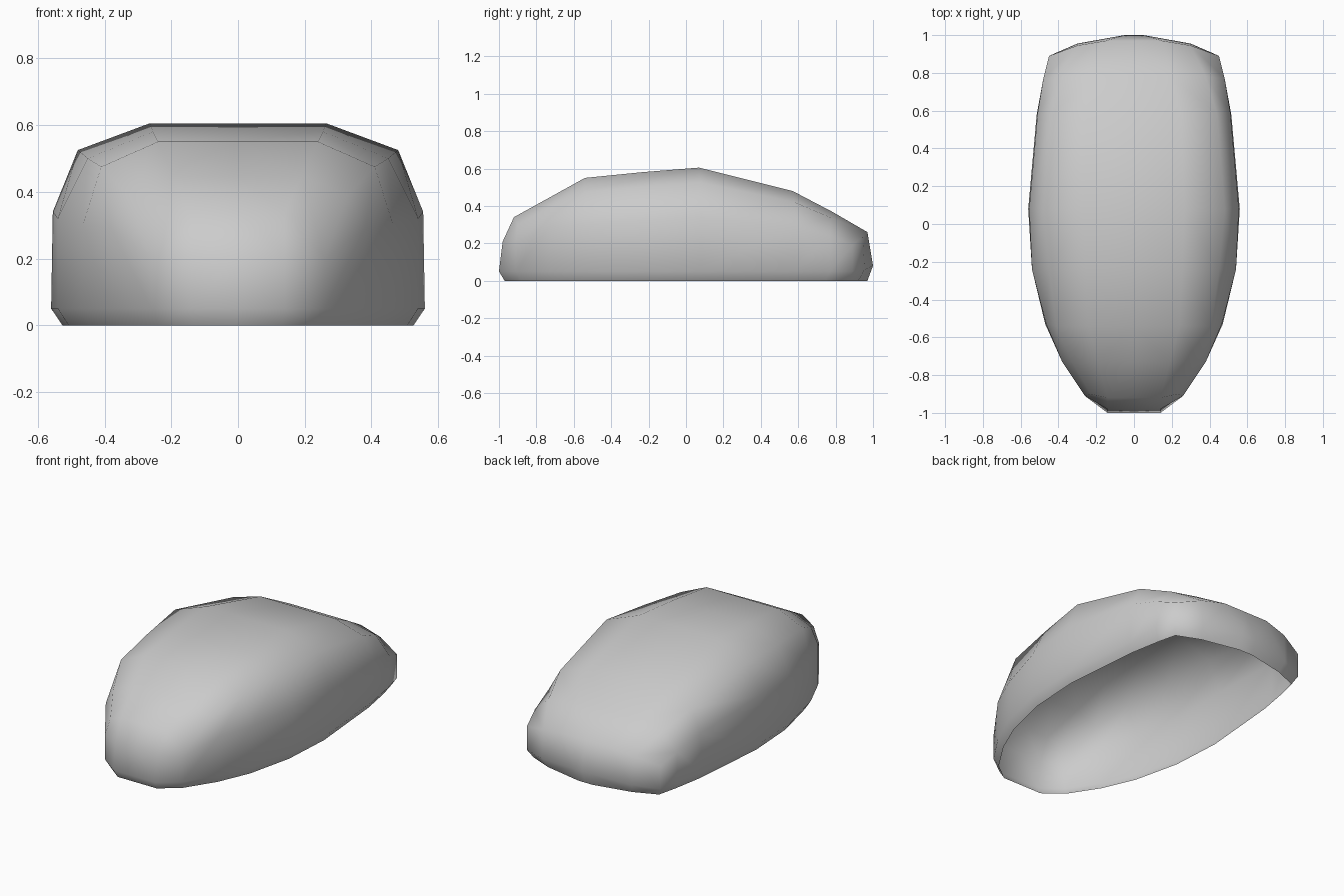
import bpy, bmesh

if "Cube" in bpy.data.objects:
    bpy.data.objects.remove(bpy.data.objects["Cube"])

# Half cross-sections from front to back: low wall, upper wall, shoulder, crown
STATIONS = [
    [(.26, -.91, .05), (.26, -.91, .20), (.23, -.90, .30), (.14, -.92, .34)],
    [(.38, -.73, .05), (.38, -.73, .29), (.33, -.73, .39), (.19, -.73, .445)],
    [(.47, -.53, .05), (.465, -.53, .30), (.41, -.54, .475), (.24, -.54, .55)],
    [(.54, -.24, .05), (.54, -.24, .32), (.45, -.24, .50), (.255, -.24, .58)],
    [(.56, .08, .05), (.555, .08, .34), (.48, .08, .525), (.265, .07, .605)],
    [(.515, .58, .05), (.51, .59, .29), (.44, .58, .42), (.25, .57, .48)],
    [(.48, .77, .05), (.48, .77, .24), (.38, .78, .335), (.20, .78, .37)],
    [(.45, .89, .05), (.45, .89, .19), (.30, .945, .235), (.15, .97, .26)],
]

bm = bmesh.new()


def vert(p):
    return bm.verts.new(p)


def rim(p):
    # turned-in lower edge below a low wall point
    return vert((p[0] * .94, p[1] * .97, 0))


def centre(v):
    return vert((0, v.co.y, v.co.z))


def strip(a, b):
    for i in range(min(len(a), len(b)) - 1):
        bm.faces.new((a[i], a[i + 1], b[i + 1], b[i]))


# Main lofted body
rings = []
for pts in STATIONS:
    ring = [rim(pts[0])] + [vert(p) for p in pts]
    ring.append(centre(ring[-1]))
    rings.append(ring)
for a, b in zip(rings, rings[1:]):
    strip(a, b)

# Front end wall
front = rings[0]
nose = [rim((.14, -1, .05)), vert((.14, -1, .05)), vert((.14, -.98, .21)), front[4]]
nose_mid = [centre(v) for v in nose[:3]] + [front[5]]
strip(front[:4], nose)
strip(nose, nose_mid)

# Back end wall, bowed outwards
back = rings[-1]
c1 = [rim((.30, .95, .05)), vert((.30, .955, .06)), back[3]]
c2 = [rim((.05, 1, .05)), vert((.05, 1, .08)), back[4]]
c3 = [centre(v) for v in c2[:2]] + [back[5]]
for a, b in ((back[:3], c1), (c1, c2), (c2, c3)):
    strip(a, b)

# Mirror the half shell across x = 0
geom = bm.verts[:] + bm.edges[:] + bm.faces[:]
bmesh.ops.mirror(bm, geom=geom, axis='X', merge_dist=.0005)
bmesh.ops.remove_doubles(bm, verts=bm.verts[:], dist=.0005)
bmesh.ops.recalc_face_normals(bm, faces=bm.faces[:])
top_face = max(bm.faces, key=lambda f: f.calc_center_median().z)
if top_face.normal.z < 0:
    bmesh.ops.reverse_faces(bm, faces=bm.faces[:])
for f in bm.faces:
    f.smooth = True

mesh = bpy.data.meshes.new("shell_body")
bm.to_mesh(mesh)
bm.free()
shell = bpy.data.objects.new("shell_body", mesh)
bpy.context.collection.objects.link(shell)
